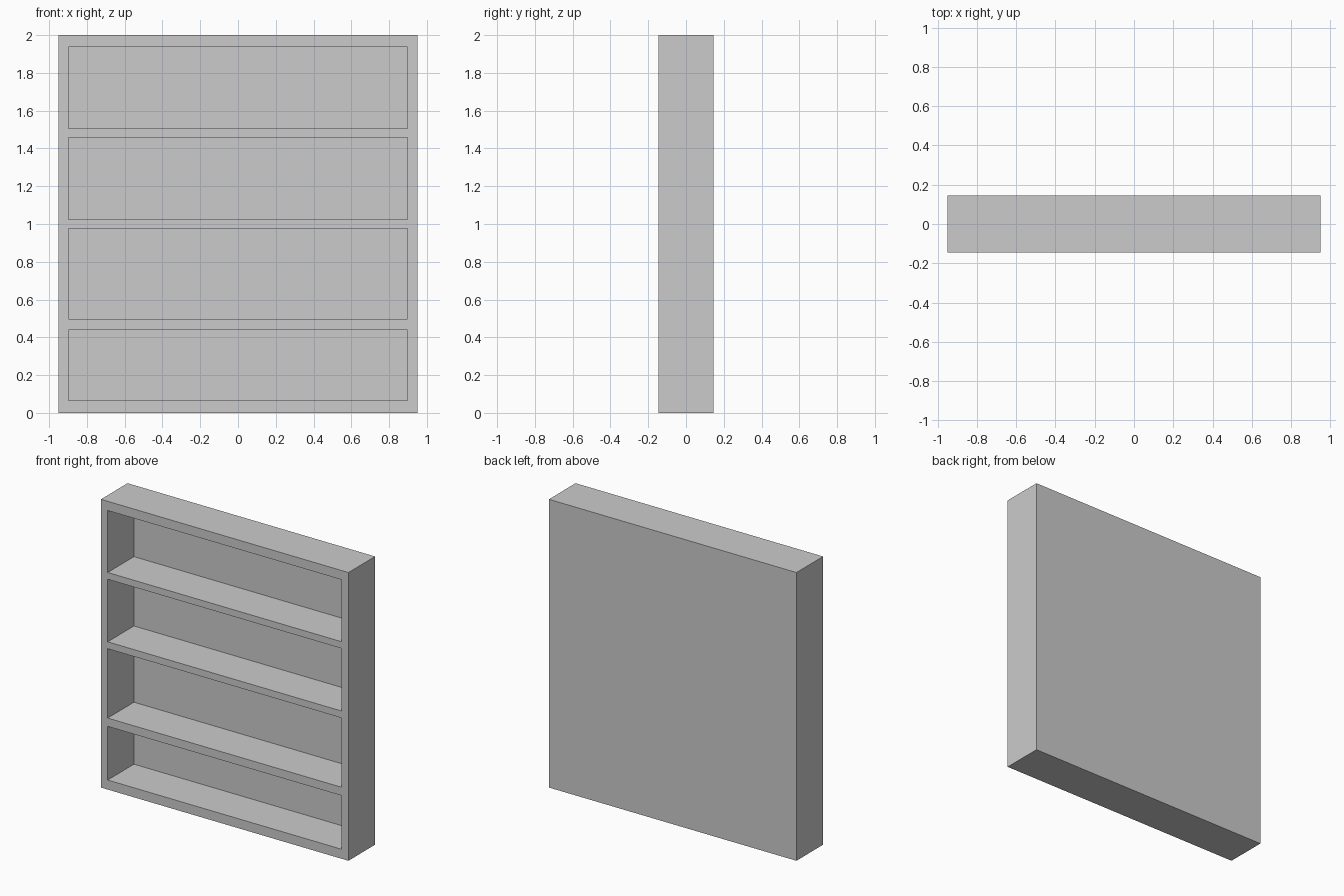
import bpy

if "Cube" in bpy.data.objects:
    bpy.data.objects.remove(bpy.data.objects["Cube"])

W, D, H = 1.90, 0.292, 2.0      # outer size
INNER_W = 1.796                 # width of each bay
BACK = 0.004                    # thin back panel left behind the bays
BAYS = [(0.066, 0.438), (0.496, 0.977), (1.025, 1.459), (1.506, 1.936)]


def box(name, size, centre):
    bpy.ops.mesh.primitive_cube_add(size=1, location=centre)
    ob = bpy.context.object
    ob.name = name
    ob.scale = size
    bpy.ops.object.transform_apply(location=True, rotation=False, scale=True)
    return ob


# Solid carcass
bookcase = box("bookcase", (W, D, H), (0, 0, H / 2))

# Hollow out each open bay from the front, leaving shelves, sides and back
front, rear = -D / 2 - 0.1, D / 2 - BACK
for i, (z0, z1) in enumerate(BAYS):
    cutter = box(f"bay_cutter_{i + 1}", (INNER_W, rear - front, z1 - z0),
                 (0, (front + rear) / 2, (z0 + z1) / 2))
    cutter.hide_render = True
    mod = bookcase.modifiers.new(f"bay_{i + 1}", 'BOOLEAN')
    mod.operation = 'DIFFERENCE'
    mod.solver = 'EXACT'
    mod.object = cutter
    bpy.context.view_layer.objects.active = bookcase
    bpy.ops.object.modifier_apply(modifier=mod.name)
    bpy.data.objects.remove(cutter, do_unlink=True)
